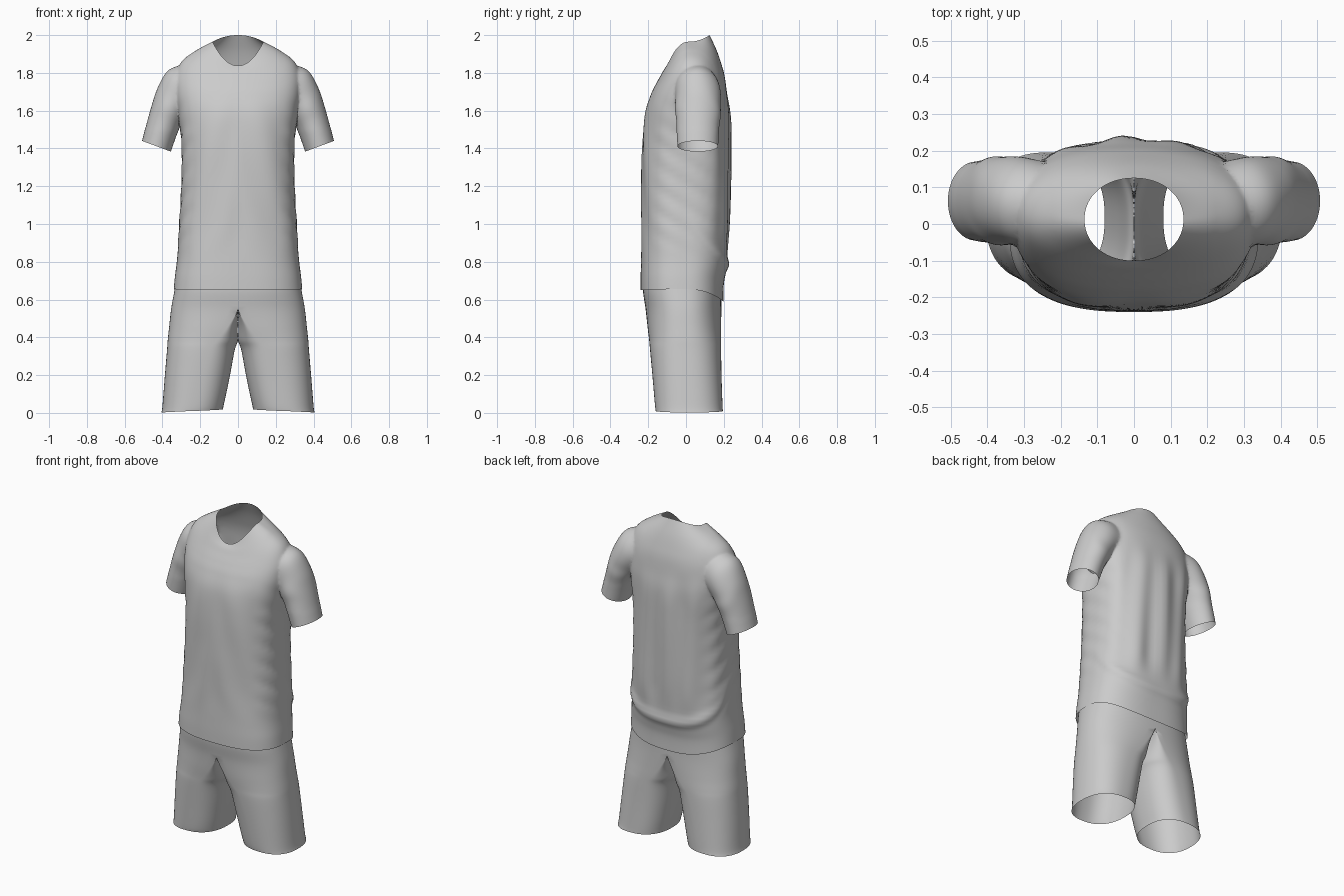
import bpy, bmesh, math
from mathutils import Vector

cube = bpy.data.objects.get("Cube")
if cube:
    bpy.data.objects.remove(cube, do_unlink=True)

cloth = bpy.data.materials.new("grey cloth")
cloth.use_nodes = True
GREY = (0.6, 0.6, 0.6, 1)
cloth.diffuse_color = GREY
cloth.node_tree.nodes["Principled BSDF"].inputs["Base Color"].default_value = GREY


def power(v, n):
    return math.copysign(abs(v) ** (2 / n), v)


def step(a, b, v):
    t = min(1, max(0, (v - a) / (b - a)))
    return t * t * (3 - 2 * t)


def refine(rows, steps):
    """Smoothly interpolate rows of section parameters."""
    out = []
    for i in range(len(rows) - 1):
        quad = [rows[max(i - 1, 0)], rows[i], rows[i + 1], rows[min(i + 2, len(rows) - 1)]]
        for s in range(steps):
            t = s / steps
            out.append([b + t / 2 * (c - a + t * (2 * a - 5 * b + 4 * c - d + t * (3 * (b - c) + d - a)))
                        for a, b, c, d in zip(*quad)])
    return out + [list(rows[-1])]


def loft(name, rings, capped):
    """Skin rings; the caps are flat shaded so they can be found again."""
    bm = bmesh.new()
    loops = [[bm.verts.new(p) for p in ring] for ring in rings]
    n = len(loops[0])
    for low, high in zip(loops, loops[1:]):
        for i in range(n):
            j = (i + 1) % n
            bm.faces.new((low[i], low[j], high[j], high[i])).smooth = True
    if capped:
        for loop in (loops[0], loops[-1]):
            hub = bm.verts.new(sum((v.co for v in loop), Vector()) / n)
            for i in range(n):
                bm.faces.new((loop[i], loop[(i + 1) % n], hub)).smooth = False
    bmesh.ops.recalc_face_normals(bm, faces=bm.faces)
    mesh = bpy.data.meshes.new(name)
    bm.to_mesh(mesh)
    bm.free()
    mesh.materials.append(cloth)
    ob = bpy.data.objects.new(name, mesh)
    bpy.context.collection.objects.link(ob)
    return ob


def apply(ob, mod):
    bpy.context.view_layer.objects.active = ob
    bpy.ops.object.modifier_apply(modifier=mod.name)


def angles(n):
    return [(math.cos(2 * math.pi * i / n), math.sin(2 * math.pi * i / n)) for i in range(n)]


def drape(p):
    """Soft folds: vertical ripples, a slouching roll round the back, side creases."""
    x, y, z = p
    body = step(.8, 1.0, z) * (1 - step(1.5, 1.75, z))
    back = step(.08, .2, y)
    front = step(.1, .2, -y)
    y += back * body * (.006 * math.sin(40 * x + 2 * z) + .004 * math.sin(23 * x - 3 * z))
    y += front * body * .003 * math.sin(30 * abs(x) + 9 * z)
    roll = math.exp(-((z - 1.0 + max(y, 0)) / .03) ** 2) * step(0, .12, y)
    side = body * step(.2, .29, abs(x)) * .006 * math.sin(26 * z + 16 * y)
    x += math.copysign(side + .01 * roll * step(.1, .3, abs(x)), x)
    return Vector((x, y + .014 * roll * back, z))


# Shirt body: half width, front y, back y, then heights at front, side and back
BODY = [
    (.34, -.24, .198, .65, .655, .59),
    (.334, -.24, .2, .72, .72, .68),
    (.322, -.238, .215, .82, .82, .78),
    (.307, -.235, .226, 1.0, 1.0, 1.0),
    (.296, -.235, .23, 1.2, 1.2, 1.2),
    (.295, -.232, .232, 1.42, 1.42, 1.42),
    (.312, -.218, .23, 1.58, 1.57, 1.58),
    (.332, -.188, .217, 1.68, 1.69, 1.69),
    (.332, -.16, .205, 1.74, 1.78, 1.78),
    (.3, -.135, .188, 1.785, 1.86, 1.845),
    (.225, -.118, .162, 1.815, 1.917, 1.92),
    (.135, -.1, .125, 1.838, 1.965, 2.0),
]
rings = []
for a, yf, yb, zf, zs, zb in refine(BODY, 8):
    n = 2.6 - .5 * step(1.6, 1.9, zs)
    ring = []
    for c, s in angles(112):
        mid, half = (yf + yb) / 2, (yb - yf) / 2
        z = zs + ((zb if s > 0 else zf) - zs) * s * s
        ring.append(drape((a * power(c, n), mid + half * power(s, n), z)))
    rings.append(ring)
shirt = loft("shirt", rings, True)

# Sleeves: armpit-side x and z, outer x and z, front y, back y
SLEEVE = [
    (.355, 1.383, .508, 1.44, -.045, .17),
    (.325, 1.47, .485, 1.53, -.05, .175),
    (.29, 1.55, .457, 1.63, -.055, .185),
    (.25, 1.6, .427, 1.72, -.06, .188),
    (.2, 1.63, .367, 1.82, -.06, .175),
    (.15, 1.66, .265, 1.845, -.02, .15),
]
for label, sign in (("left_sleeve", 1), ("right_sleeve", -1)):
    rings = []
    for xi, zi, xo, zo, yf, yb in refine(SLEEVE, 6):
        ring = []
        for c, s in angles(56):
            t = (1 + c) / 2
            crease = .004 * math.sin(60 * zi + 4 * s) * step(1.48, 1.56, zi)
            ring.append(Vector((sign * (xi + (xo - xi) * t),
                                (yf + yb) / 2 + ((yb - yf) / 2 + crease) * s,
                                zi + (zo - zi) * t)))
        rings.append(ring)
    sleeve = loft(label, rings, True)
    join = shirt.modifiers.new("join", "BOOLEAN")
    join.operation = "UNION"
    join.solver = "EXACT"
    join.object = sleeve
    apply(shirt, join)
    bpy.data.objects.remove(sleeve, do_unlink=True)

# Open the neck, cuffs and hem, then soften the armhole seams
bm = bmesh.new()
bm.from_mesh(shirt.data)
bmesh.ops.delete(bm, geom=[f for f in bm.faces if not f.smooth], context="FACES")
seam = [v for v in bm.verts if abs(v.co.x) > .22 and v.co.z > 1.5 and not v.is_boundary]
for _ in range(6):
    bmesh.ops.smooth_vert(bm, verts=seam, factor=.5, use_axis_x=True, use_axis_y=True, use_axis_z=True)
bm.to_mesh(shirt.data)
bm.free()

# Shorts, one leg mirrored: height, centre x, outer and inner reach, front y, back y
LEG = [
    (.01, .24, .165, .16, -.16, .195),
    (.05, .225, .174, .152, -.165, .193),
    (.2, .19, .197, .148, -.178, .188),
    (.33, .15, .226, .132, -.19, .186),
    (.385, .11, .262, .11, -.195, .186),
    (.45, .06, .305, .06, -.203, .186),
    (.55, .0, .354, .0, -.214, .187),
    (.65, .0, .336, .0, -.228, .187),
    (.74, .0, .32, .0, -.225, .185),
]
rings = []
for z, cx, out, inner, yf, yb in refine(LEG, 6):
    ring = []
    for c, s in angles(72):
        n = 2.4
        x = cx + (out if c > 0 else inner) * power(c, n)
        dip = .008 * (1 - step(0, .1, z)) * c
        ring.append(Vector((max(x, 0), (yf + yb) / 2 + (yb - yf) / 2 * power(s, n), z - dip)))
    rings.append(ring)
shorts = loft("shorts", rings, False)
bm = bmesh.new()
bm.from_mesh(shorts.data)
bmesh.ops.delete(bm, geom=[f for f in bm.faces if all(v.co.x < .002 for v in f.verts)], context="FACES")
bm.to_mesh(shorts.data)
bm.free()
mirror = shorts.modifiers.new("mirror", "MIRROR")
mirror.merge_threshold = .003
apply(shorts, mirror)
